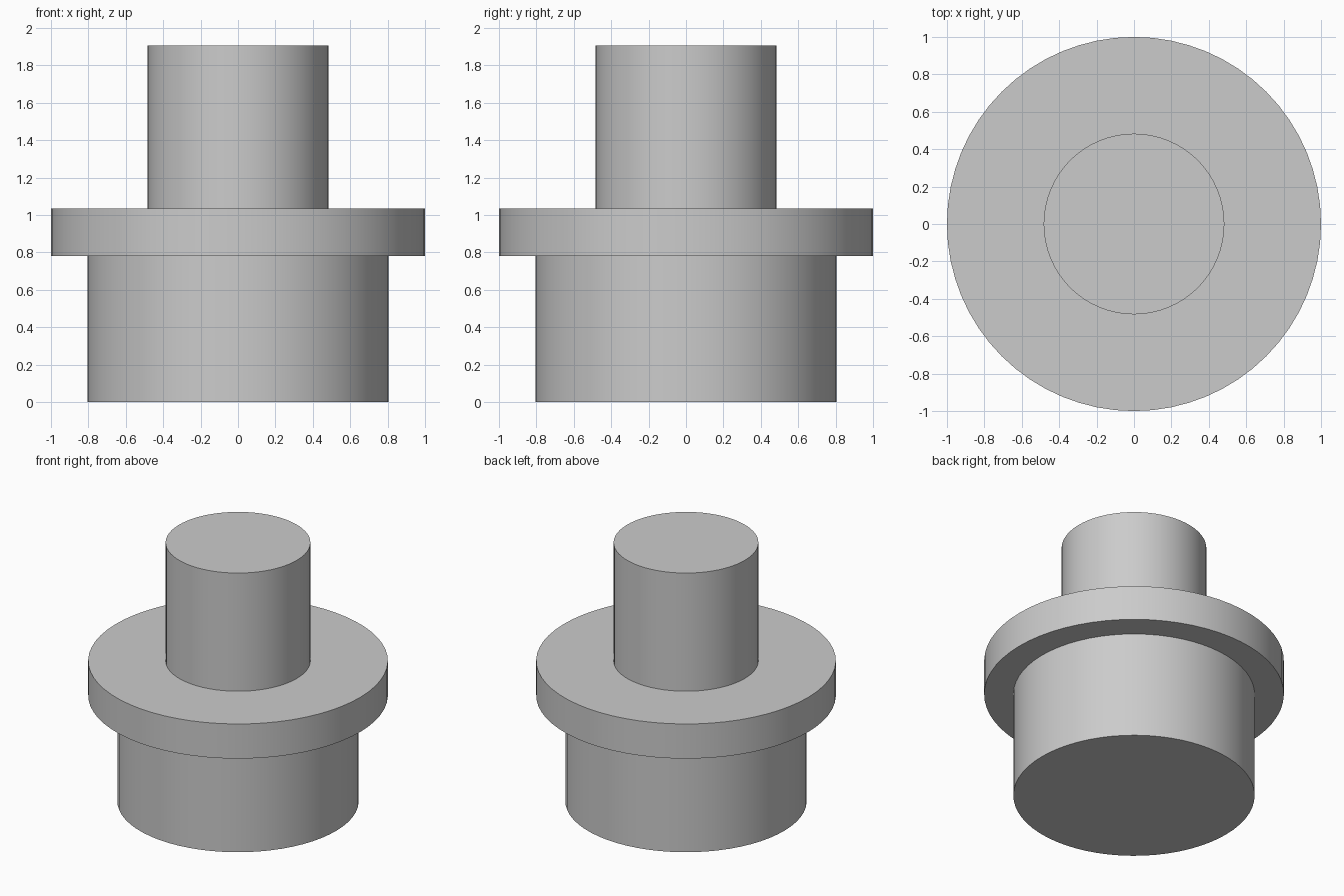
import bpy
import bmesh
import math

SIDES = 64

cube = bpy.data.objects.get("Cube")
if cube:
    bpy.data.objects.remove(cube, do_unlink=True)

# One plain grey for the whole piece
grey = bpy.data.materials.new("plain_grey")
grey.use_nodes = True
colour = (0.6, 0.6, 0.6, 1)
grey.diffuse_color = colour
grey.node_tree.nodes["Principled BSDF"].inputs["Base Color"].default_value = colour

# Half outline of base, flange and top post: (radius, height)
profile = [(0, 0), (0.805, 0), (0.805, 0.78), (1, 0.78), (1, 1.035),
           (0.483, 1.035), (0.483, 1.905), (0, 1.905)]

# Revolve the outline into one closed solid
bm = bmesh.new()
verts = [bm.verts.new((r, 0, z)) for r, z in profile]
edges = [bm.edges.new(pair) for pair in zip(verts, verts[1:])]
bmesh.ops.spin(bm, geom=verts + edges, cent=(0, 0, 0), axis=(0, 0, 1),
               angle=math.tau, steps=SIDES, use_merge=True)
bmesh.ops.remove_doubles(bm, verts=bm.verts, dist=0.0001)
bmesh.ops.recalc_face_normals(bm, faces=bm.faces)

mesh = bpy.data.meshes.new("flanged_post")
bm.to_mesh(mesh)
bm.free()
mesh.materials.append(grey)
post = bpy.data.objects.new("flanged_post", mesh)
bpy.context.collection.objects.link(post)

# Smooth round walls, crisp rims
bpy.ops.object.select_all(action="DESELECT")
post.select_set(True)
bpy.context.view_layer.objects.active = post
bpy.ops.object.shade_smooth_by_angle(angle=math.radians(30))
